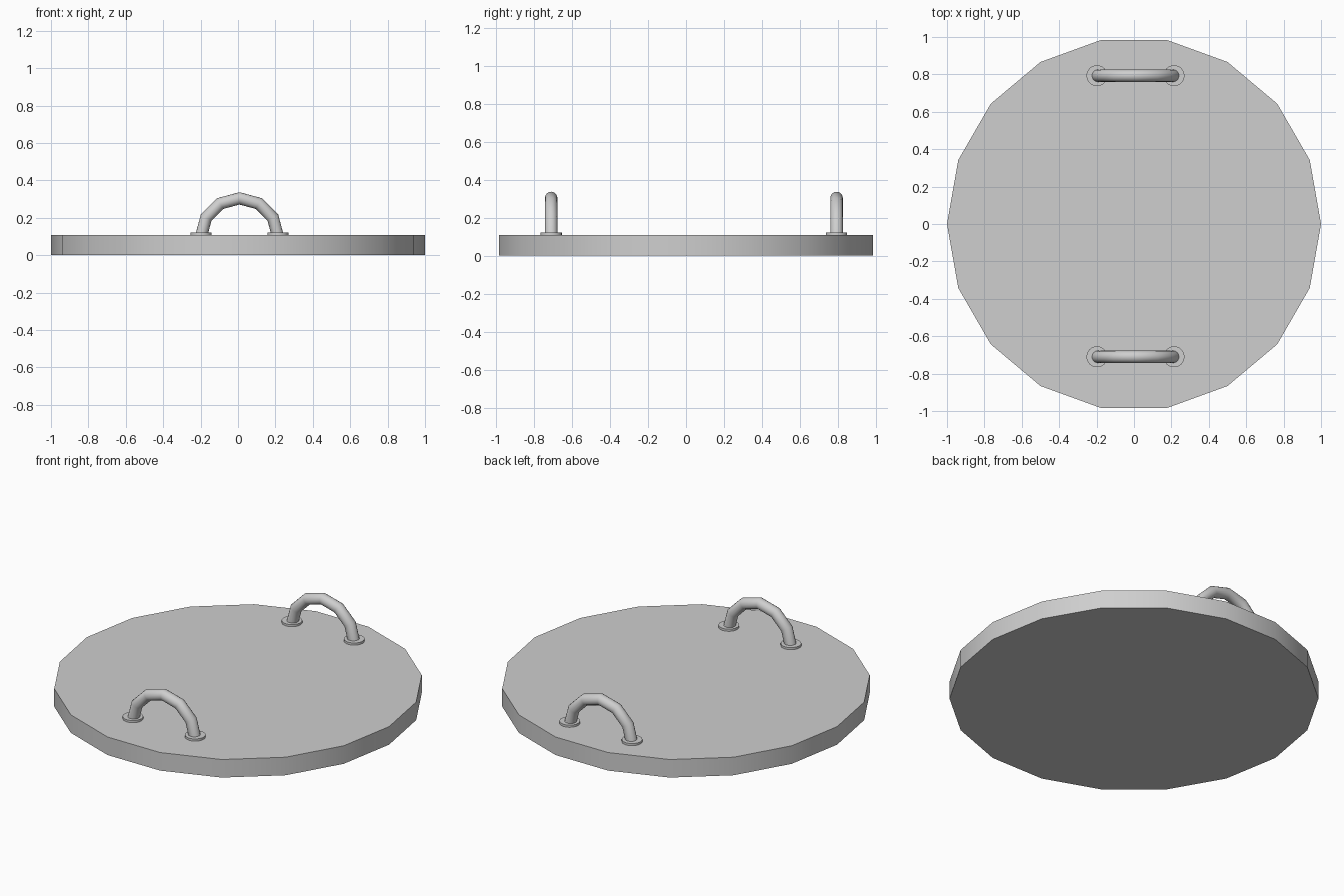
import bpy
import bmesh
import math
from mathutils import Matrix, Vector

cube = bpy.data.objects.get("Cube")
if cube:
    bpy.data.objects.remove(cube, do_unlink=True)

PLATE_TOP = 0.108
HANDLE_X = 0.008
HANDLE_RADIUS = 0.206
TUBE_RADIUS = 0.033

# Single metal colour
metal = bpy.data.materials.new("grey metal")
metal.use_nodes = True
colour = (0.62, 0.62, 0.62, 1)
metal.diffuse_color = colour
metal.node_tree.nodes["Principled BSDF"].inputs["Base Color"].default_value = colour


def finish(obj, angle):
    obj.data.materials.append(metal)
    bpy.ops.object.select_all(action='DESELECT')
    obj.select_set(True)
    bpy.context.view_layer.objects.active = obj
    bpy.ops.object.shade_smooth_by_angle(angle=math.radians(angle))


def disc(name, sides, radius, bottom, top, x=0, y=0):
    bm = bmesh.new()
    bmesh.ops.create_cone(bm, cap_ends=True, segments=sides, radius1=radius,
                          radius2=radius, depth=top - bottom)
    # Put a corner on the x axis
    bm.verts.ensure_lookup_table()
    turn = -math.atan2(bm.verts[0].co.y, bm.verts[0].co.x)
    bmesh.ops.rotate(bm, verts=bm.verts, matrix=Matrix.Rotation(turn, 3, 'Z'))
    mesh = bpy.data.meshes.new(name)
    bm.to_mesh(mesh)
    bm.free()
    obj = bpy.data.objects.new(name, mesh)
    obj.location = (x, y, (bottom + top) / 2)
    bpy.context.collection.objects.link(obj)
    finish(obj, 30)


def arched_handle(name, y):
    # Half ring: a circular section swept over the top in six steps
    bm = bmesh.new()
    section = bmesh.ops.create_circle(bm, segments=16, radius=TUBE_RADIUS)["verts"]
    bmesh.ops.translate(bm, verts=section, vec=(HANDLE_RADIUS, 0, 0))
    bmesh.ops.spin(bm, geom=bm.verts[:] + bm.edges[:], cent=Vector(),
                   axis=(0, -1, 0), angle=math.pi, steps=6)
    bmesh.ops.recalc_face_normals(bm, faces=bm.faces)
    mesh = bpy.data.meshes.new(name)
    bm.to_mesh(mesh)
    bm.free()
    obj = bpy.data.objects.new(name, mesh)
    obj.location = (HANDLE_X, y, PLATE_TOP - 0.01)
    bpy.context.collection.objects.link(obj)
    finish(obj, 40)


# Round lid plate
disc("lid_plate", 18, 1.0, 0, PLATE_TOP)

# Two handles, each standing on two round flanges
for side, y in (("front", -0.71), ("back", 0.793)):
    arched_handle(side + "_handle", y)
    for label, sign in (("left", 1), ("right", -1)):
        disc(f"{side}_{label}_flange", 24, 0.056, PLATE_TOP - 0.005,
             PLATE_TOP + 0.013, HANDLE_X + sign * HANDLE_RADIUS, y)
